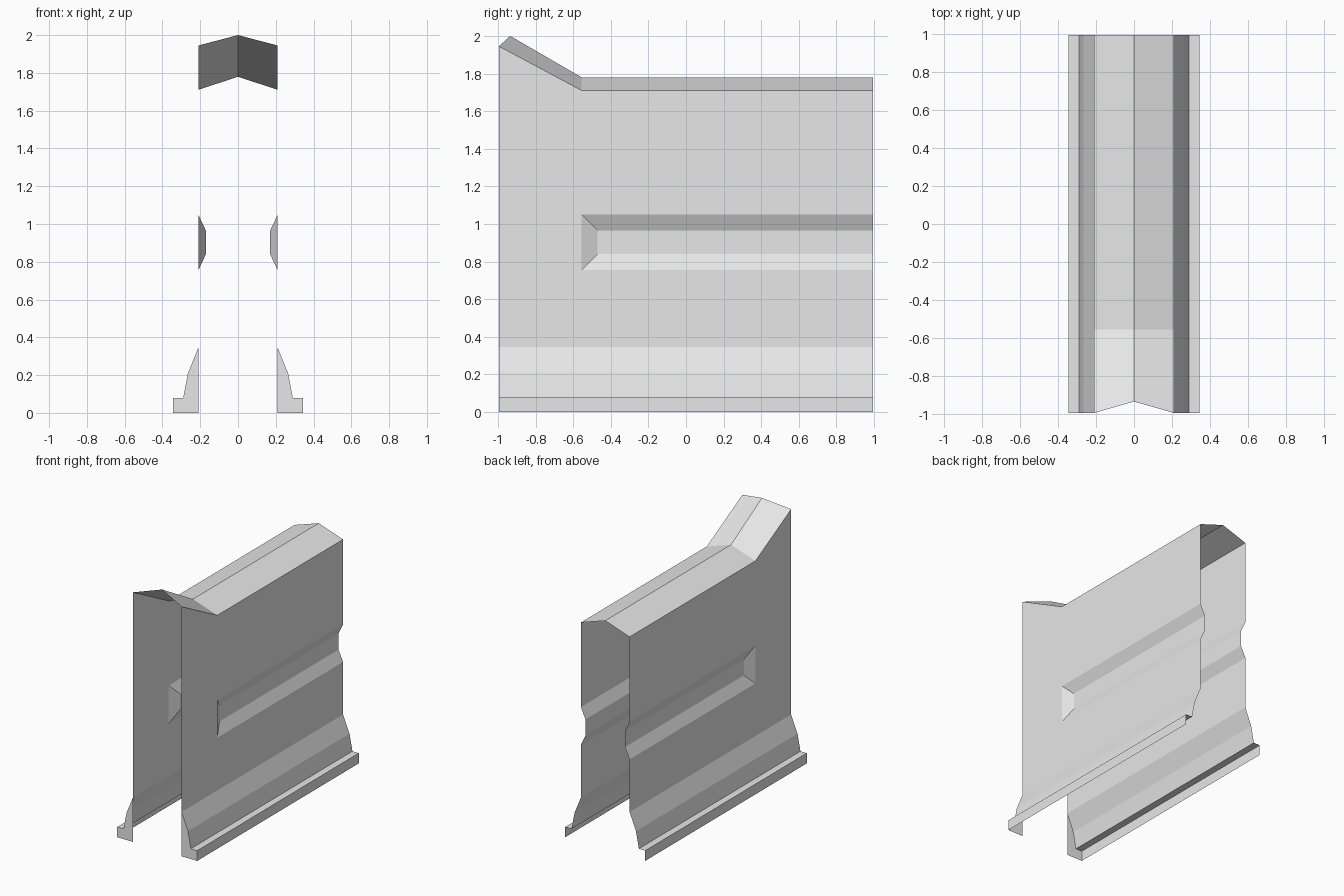
import bpy
import bmesh
from mathutils import Vector

cube = bpy.data.objects.get("Cube")
if cube:
    bpy.data.objects.remove(cube, do_unlink=True)

grey = bpy.data.materials.new("plain grey")
grey.use_nodes = True
grey.diffuse_color = (0.8, 0.8, 0.8, 1)
grey.node_tree.nodes["Principled BSDF"].inputs["Base Color"].default_value = (0.8, 0.8, 0.8, 1)

FRONT, BACK = -0.995, 0.995
KNEE, FLOOR = -0.555, -0.47      # start of the groove and of its flat floor
WALL, INSET = 0.21, 0.17         # half width of the wall and of the groove floor


def make_part(name, polygons, outward):
    """Build one half from polygons, then mirror it across x."""
    bm = bmesh.new()
    for poly in polygons:
        points = []
        for p in poly:
            if p not in points:
                points.append(p)
        if len(points) > 2:
            bm.faces.new([bm.verts.new(p) for p in points])
    bmesh.ops.remove_doubles(bm, verts=bm.verts, dist=0.0005)
    bm.normal_update()
    for face in bm.faces:
        if face.normal.dot(Vector(outward)) < 0:
            face.normal_flip()
    mesh = bpy.data.meshes.new(name)
    bm.to_mesh(mesh)
    bm.free()
    mesh.materials.append(grey)
    obj = bpy.data.objects.new(name, mesh)
    bpy.context.collection.objects.link(obj)
    obj.modifiers.new("mirror", "MIRROR")


def loft(stations):
    """Polygons joining each pair of neighbouring sections."""
    return [(a[i], a[i + 1], b[i + 1], b[i])
            for a, b in zip(stations, stations[1:])
            for i in range(len(a) - 1)]


# Flared skirt with a stepped foot, open underneath
skirt = [(0.345, 0), (0.345, 0.08), (0.29, 0.08), (0.265, 0.21), (WALL, 0.345)]
make_part("skirt", loft([[(x, y, z) for x, z in skirt] for y in (FRONT, BACK)]), (1, 0, 0.5))

# Plate closing the front end of each skirt
make_part("skirt_end_plate", [[(x, FRONT, z) for x, z in skirt + [(WALL, 0)]]], (0, -1, 0))

# Side wall with a tapered groove running out through the back
heights = [0.345, 0.755, 0.84, 0.965, 1.05, 1.71]


def wall_section(y, inset=WALL, floor_y=None, top=1.71):
    section = []
    for z in heights:
        in_floor = 0.8 < z < 1
        section.append((inset if in_floor else WALL,
                        floor_y if in_floor and floor_y is not None else y,
                        top if z == heights[-1] else z))
    return section


make_part("side_wall", loft([
    wall_section(FRONT, top=1.945),
    wall_section(KNEE),
    wall_section(KNEE, INSET, FLOOR),
    wall_section(BACK, INSET),
]), (1, 0, 0))

# Shallow ridged roof, kicked up at the front
make_part("roof", loft([
    [(WALL, FRONT, 1.945), (0, -0.935, 2.0)],
    [(WALL, KNEE, 1.71), (0, KNEE, 1.78)],
    [(WALL, BACK, 1.71), (0, BACK, 1.78)],
]), (0, 0, 1))
